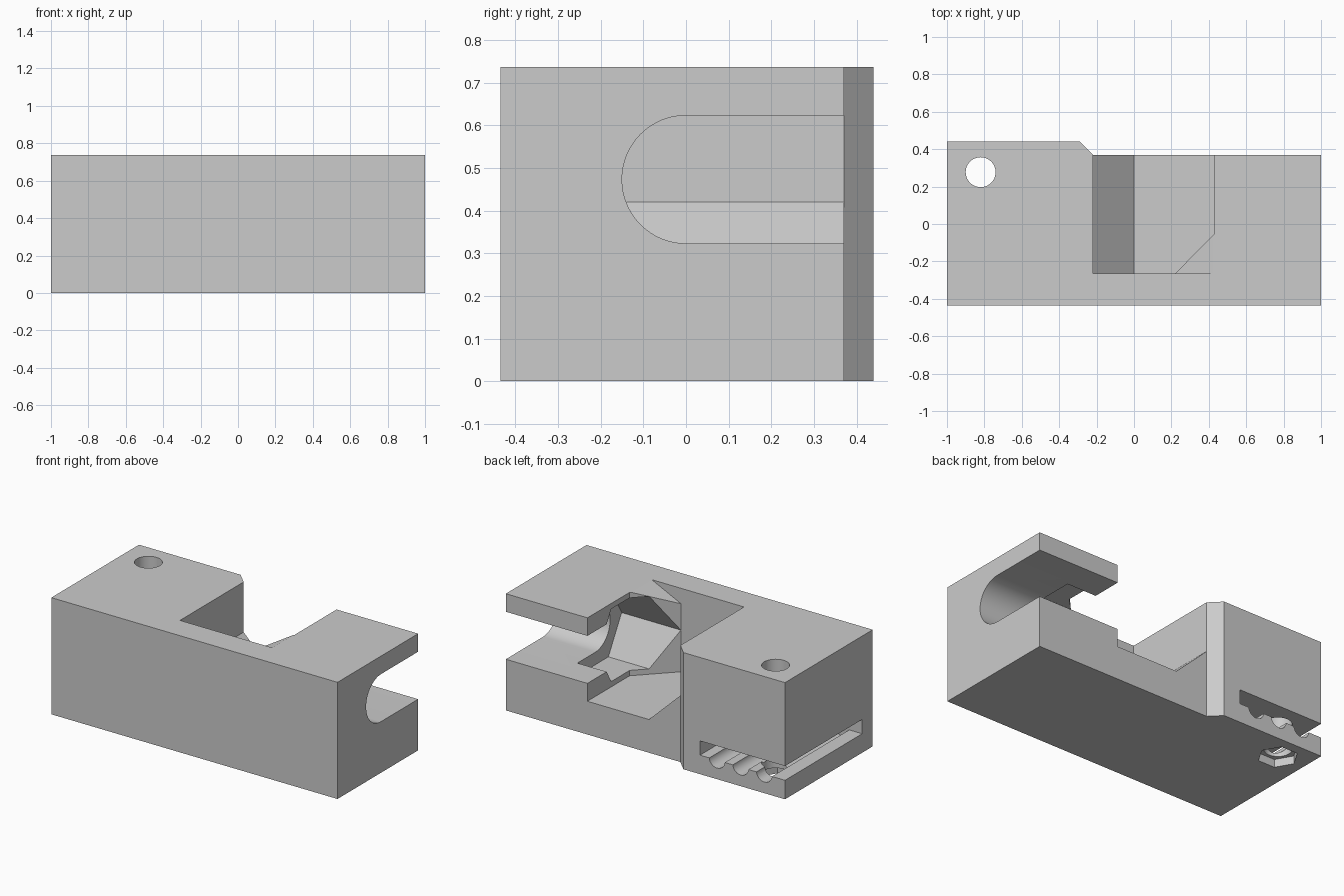
import bpy, bmesh, math
from mathutils import Vector

if "Cube" in bpy.data.objects:
    bpy.data.objects.remove(bpy.data.objects["Cube"], do_unlink=True)

grey = bpy.data.materials.new("light grey plastic")
grey.use_nodes = True
colour = (0.6, 0.6, 0.6, 1)
grey.diffuse_color = colour
grey.node_tree.nodes["Principled BSDF"].inputs["Base Color"].default_value = colour

HEIGHT = 0.737
AXES = {"x": lambda a, b, d: (d, a, b),
        "y": lambda a, b, d: (a, d, b),
        "z": lambda a, b, d: (a, b, d)}


def prism(name, axis, outline, start, end):
    """Extrude a 2D outline along an axis."""
    place = AXES[axis]
    bm = bmesh.new()
    face = bm.faces.new([bm.verts.new(place(a, b, start)) for a, b in outline])
    grown = bmesh.ops.extrude_face_region(bm, geom=[face])["geom"]
    shift = Vector(place(0, 0, end - start))
    bmesh.ops.translate(bm, vec=shift, verts=[v for v in grown if isinstance(v, bmesh.types.BMVert)])
    bmesh.ops.recalc_face_normals(bm, faces=bm.faces)
    mesh = bpy.data.meshes.new(name)
    bm.to_mesh(mesh)
    bm.free()
    mesh.materials.append(grey)
    obj = bpy.data.objects.new(name, mesh)
    bpy.context.collection.objects.link(obj)
    return obj


def arc(ca, cb, radius, count, first=0.0, sweep=math.tau, closed=True):
    steps = count if closed else count - 1
    return [(ca + radius * math.cos(first + sweep * i / steps),
             cb + radius * math.sin(first + sweep * i / steps)) for i in range(count)]


def box(a0, a1, b0, b1):
    return [(a0, b0), (a1, b0), (a1, b1), (a0, b1)]


def cut(target, cutter):
    """Subtract the cutter and discard it."""
    mod = target.modifiers.new("cut", "BOOLEAN")
    mod.operation = "DIFFERENCE"
    mod.solver = "EXACT"
    mod.object = cutter
    bpy.context.view_layer.update()
    graph = bpy.context.evaluated_depsgraph_get()
    result = bpy.data.meshes.new_from_object(target.evaluated_get(graph))
    target.modifiers.clear()
    target.data = result
    bpy.data.objects.remove(cutter, do_unlink=True)


# Main block with a chamfered step at the back
body = prism("clamp_body", "z", [(-1, -0.435), (1, -0.435), (1, 0.37), (-0.22, 0.37),
                                 (-0.29, 0.44), (-1, 0.44)], 0, HEIGHT)

# Open pocket with a ramp and one solid diagonal corner
pocket = prism("pocket", "y", [(-0.22, 0.42), (0, 0.21), (0.43, 0.21), (0.43, 1), (-0.22, 1)], -0.265, 0.6)
corner = prism("corner", "z", [(0.215, -0.27), (0.5, -0.27), (0.5, 0.02)], 0.1, 1.2)
cut(pocket, corner)
cut(body, pocket)

# Shallow slope on top of the diagonal corner
cut(body, prism("corner_slope", "y", [(0.2, 0.63), (0.425, HEIGHT), (0.425, 0.9), (0.2, 0.9)], -0.265, -0.04))

# Round-bottomed rod slot, open to the back
AXIS_Z = 0.473
slot = arc(0, AXIS_Z, 0.15, 33, math.pi / 2, math.pi, False)
cut(body, prism("rod_slot", "x", slot + [(0.6, AXIS_Z - 0.15), (0.6, AXIS_Z + 0.15)], 0.3, 1.2))

# Hexagonal nut seat around the rod axis
cut(body, prism("nut_seat", "x", arc(0, AXIS_Z, 0.2645, 6), 0.1, 0.635))

# Belt slot with rounded tooth grooves in its floor
cut(body, prism("belt_slot", "z", box(-1.2, -0.406, -0.33, 0.6), 0.12, 0.21))
for x in (-0.525, -0.69, -0.855):
    cut(body, prism("tooth_groove", "y", arc(x, 0.125, 0.055, 24), -0.33, 0.6))

# Screw hole and the nut recess underneath
cut(body, prism("screw_hole", "z", arc(-0.82, 0.277, 0.08, 40), -0.2, 1))
cut(body, prism("nut_recess", "z", arc(-0.82, 0.277, 0.116, 6), -0.2, 0.05))

# Smooth the round walls, keep the edges sharp
bpy.ops.object.select_all(action="DESELECT")
body.select_set(True)
bpy.context.view_layer.objects.active = body
bpy.ops.object.shade_smooth_by_angle(angle=math.radians(25))
